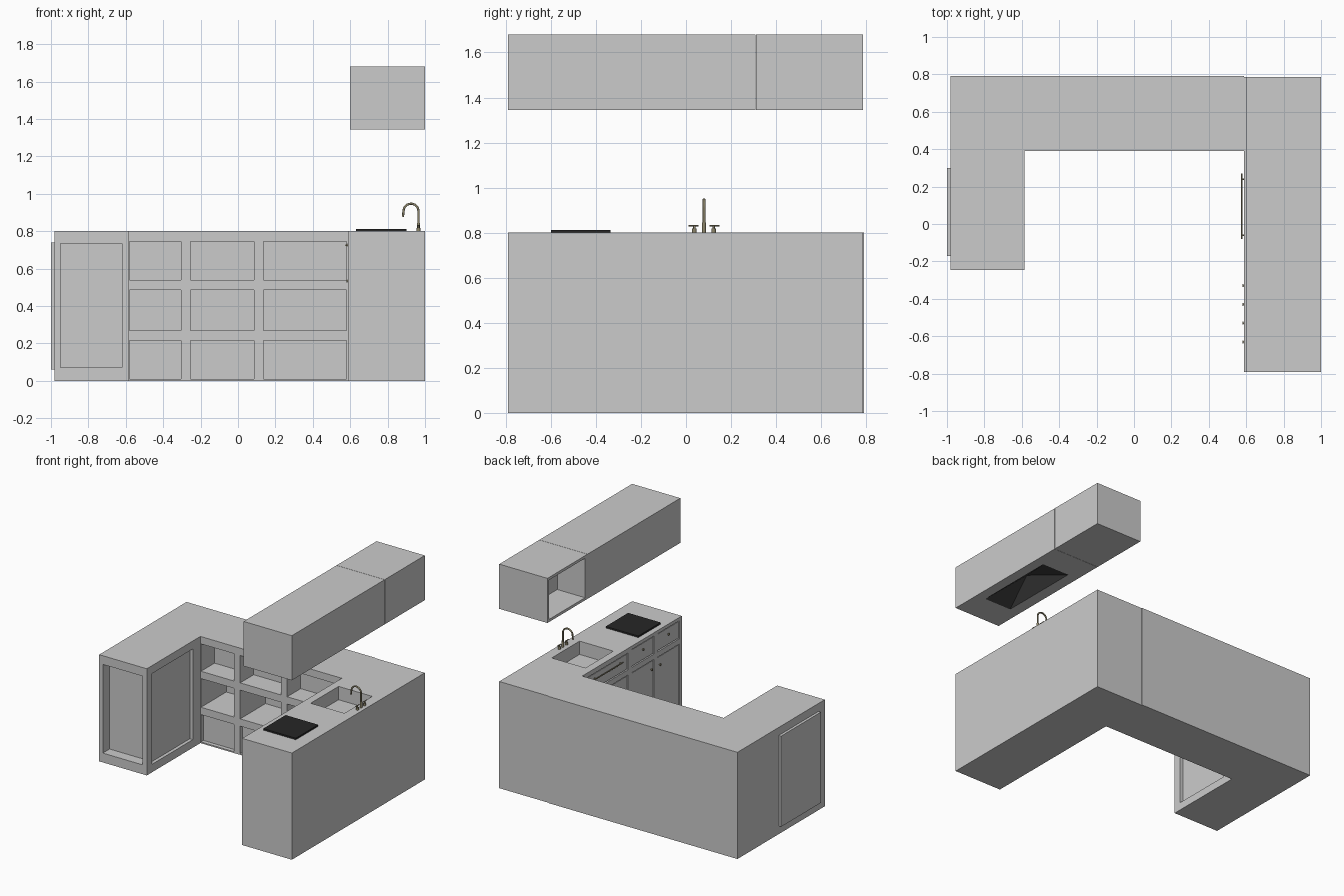
import bpy, bmesh, math
from mathutils import Vector, Matrix

if "Cube" in bpy.data.objects:
    bpy.data.objects.remove(bpy.data.objects["Cube"])


def material(name, rgb):
    m = bpy.data.materials.new(name)
    m.diffuse_color = (*rgb, 1)
    m.use_nodes = True
    m.node_tree.nodes["Principled BSDF"].inputs["Base Color"].default_value = m.diffuse_color
    return m


BLACK = material("black_glass", (0.02, 0.02, 0.02))
HOOD = material("dark_hood", (0.06, 0.06, 0.06))
BRASS = material("aged_brass", (0.27, 0.24, 0.15))


def add_object(name, bm, mat=None):
    bmesh.ops.recalc_face_normals(bm, faces=bm.faces)
    me = bpy.data.meshes.new(name)
    bm.to_mesh(me)
    bm.free()
    ob = bpy.data.objects.new(name, me)
    bpy.context.collection.objects.link(ob)
    if mat:
        me.materials.append(mat)
    return ob


def add_box(bm, x0, x1, y0, y1, z0, z1):
    mat = (Matrix.Translation(((x0 + x1) / 2, (y0 + y1) / 2, (z0 + z1) / 2))
           @ Matrix.Diagonal((x1 - x0, y1 - y0, z1 - z0, 1)))
    bmesh.ops.create_cube(bm, size=1, matrix=mat)


def boxes(name, dims, mat=None):
    bm = bmesh.new()
    for d in dims:
        add_box(bm, *d)
    return add_object(name, bm, mat)


def prism(name, outline, z0, z1):
    bm = bmesh.new()
    face = bm.faces.new([bm.verts.new((x, y, z0)) for x, y in outline])
    ext = bmesh.ops.extrude_face_region(bm, geom=[face])
    tops = [v for v in ext["geom"] if isinstance(v, bmesh.types.BMVert)]
    bmesh.ops.translate(bm, verts=tops, vec=(0, 0, z1 - z0))
    return add_object(name, bm)


def carve(ob, cutter):
    # subtract the cutter, bake the result and drop the cutter
    mod = ob.modifiers.new("carve", 'BOOLEAN')
    mod.operation, mod.solver, mod.object = 'DIFFERENCE', 'EXACT', cutter
    deps = bpy.context.evaluated_depsgraph_get()
    me = bpy.data.meshes.new_from_object(ob.evaluated_get(deps))
    ob.modifiers.clear()
    ob.data = me
    bpy.data.objects.remove(cutter)


def rod(name, p, q, r, mat=BRASS, sides=16):
    p, q = Vector(p), Vector(q)
    bm = bmesh.new()
    bmesh.ops.create_cone(bm, cap_ends=True, segments=sides, radius1=r, radius2=r,
                          depth=(q - p).length)
    rot = (q - p).to_track_quat('Z', 'Y').to_matrix().to_4x4()
    bmesh.ops.transform(bm, matrix=Matrix.Translation((p + q) / 2) @ rot, verts=bm.verts)
    for f in bm.faces:
        f.smooth = len(f.verts) == 4
    for e in bm.edges:
        e.smooth = all(f.smooth for f in e.link_faces)
    return add_object(name, bm, mat)


# L-shaped base: back run and left leg, with cubbies and framed recesses
base = prism("corner_base", [(-.98, -.245), (-.585, -.245), (-.585, .39),
                             (.588, .39), (.588, .79), (-.98, .79)], 0, .8)
cuts = []
for x0, x1 in ((-.58, -.305), (-.255, .085), (.135, .58)):
    for z0, z1, depth in ((.54, .745, .16), (.27, .485, .3), (.01, .215, .03)):
        cuts.append((x0, x1, .35, .39 + depth, z0, z1))
cuts.append((-.95, -.62, -.3, -.165, .07, .735))     # leg front
cuts.append((-.61, -.55, -.185, .3, .06, .74))       # leg inner side
carve(base, boxes("base_cutter", cuts))
boxes("outer_side_panel", [(-1, -.975, -.17, .3, .06, .74)])

# Right base with sink basin, drawer and door openings
right = boxes("sink_base", [(.588, 1, -.79, .785, 0, .8)])
bays = ((-.76, -.5), (-.46, -.2), (-.155, .345))
rows = ((.02, .6), (.64, .775))
cuts = [(.645, .925, -.06, .27, .7, .9)]
fronts = []
for y0, y1 in bays:
    for z0, z1 in rows:
        if y0 > -.2 and z1 > .7:
            z1 = .765
        cuts.append((.55, .604, y0, y1, z0, z1))
        g = .006
        fronts.append((.592, .61, y0 + g, y1 - g, z0 + g, z1 - g))
carve(right, boxes("sink_cutter", cuts))
boxes("drawer_and_door_fronts", fronts)

# Knobs
for y, z in ((-.63, .725), (-.33, .725), (-.53, .535), (-.43, .535)):
    rod("knob_stem", (.595, y, z), (.584, y, z), .004)
    rod("knob", (.586, y, z), (.579, y, z), .008)

# Bar handle under the sink
rod("bar_handle", (.577, -.08, .725), (.577, .27, .725), .004)
for y in (-.06, .24):
    rod("bar_post", (.577, y, .725), (.595, y, .725), .004)

# Cooktop
boxes("cooktop", [(.63, .9, -.6, -.335, .8, .812)], BLACK)

# Faucet spout swept along a gooseneck path
path = [(.965, .08, .8), (.965, .08, .86)]
for i in range(13):
    a = math.pi * i / 12
    path.append((.925 + .04 * math.cos(a), .08, .907 + .04 * math.sin(a)))
path.append((.882, .08, .877))
cu = bpy.data.curves.new("faucet_spout", 'CURVE')
cu.dimensions = '3D'
cu.bevel_depth = .006
cu.bevel_resolution = 3
cu.use_fill_caps = True
sp = cu.splines.new('POLY')
sp.points.add(len(path) - 1)
for pt, co in zip(sp.points, path):
    pt.co = (*co, 1)
cu.materials.append(BRASS)
bpy.context.collection.objects.link(bpy.data.objects.new("faucet_spout", cu))
rod("faucet_base", (.965, .08, .8), (.965, .08, .845), .009)

# Tap handles either side of the spout
for s in (-1, 1):
    y = .08 + s * .043
    rod("tap_base", (.965, y, .8), (.965, y, .818), .01)
    rod("tap_stem", (.965, y, .818), (.965, y, .832), .005)
    rod("tap_lever", (.965, y - s * .018, .831), (.965, y + s * .025, .831), .003)

# Upper cabinets: closed one with a pyramid hood hollow, and an open box
upper = boxes("upper_cabinet", [(.6, 1, -.79, .309, 1.345, 1.68)])
bm = bmesh.new()
corners = [bm.verts.new((x, y, 1.345)) for x, y in
           ((.69, -.555), (.92, -.555), (.92, .09), (.69, .09))]
apex = bm.verts.new((.805, -.232, 1.44))
low = [bm.verts.new((v.co.x, v.co.y, 1.3)) for v in corners]
bm.faces.new(low)
for i in range(4):
    j = (i + 1) % 4
    bm.faces.new((corners[i], corners[j], apex))
    bm.faces.new((low[i], low[j], corners[j], corners[i]))
carve(upper, add_object("hood_cutter", bm))
upper.data.materials.clear()
upper.data.materials.append(material("plain_grey", (.8, .8, .8)))
upper.data.materials.append(HOOD)
for f in upper.data.polygons:
    if 1.35 < f.center.z < 1.43 and abs(f.normal.z) > .1:
        f.material_index = 1

shelf = boxes("open_upper_box", [(.6, 1, .311, .785, 1.345, 1.68)])
carve(shelf, boxes("shelf_cutter", [(.55, .83, .34, .768, 1.365, 1.66)]))
